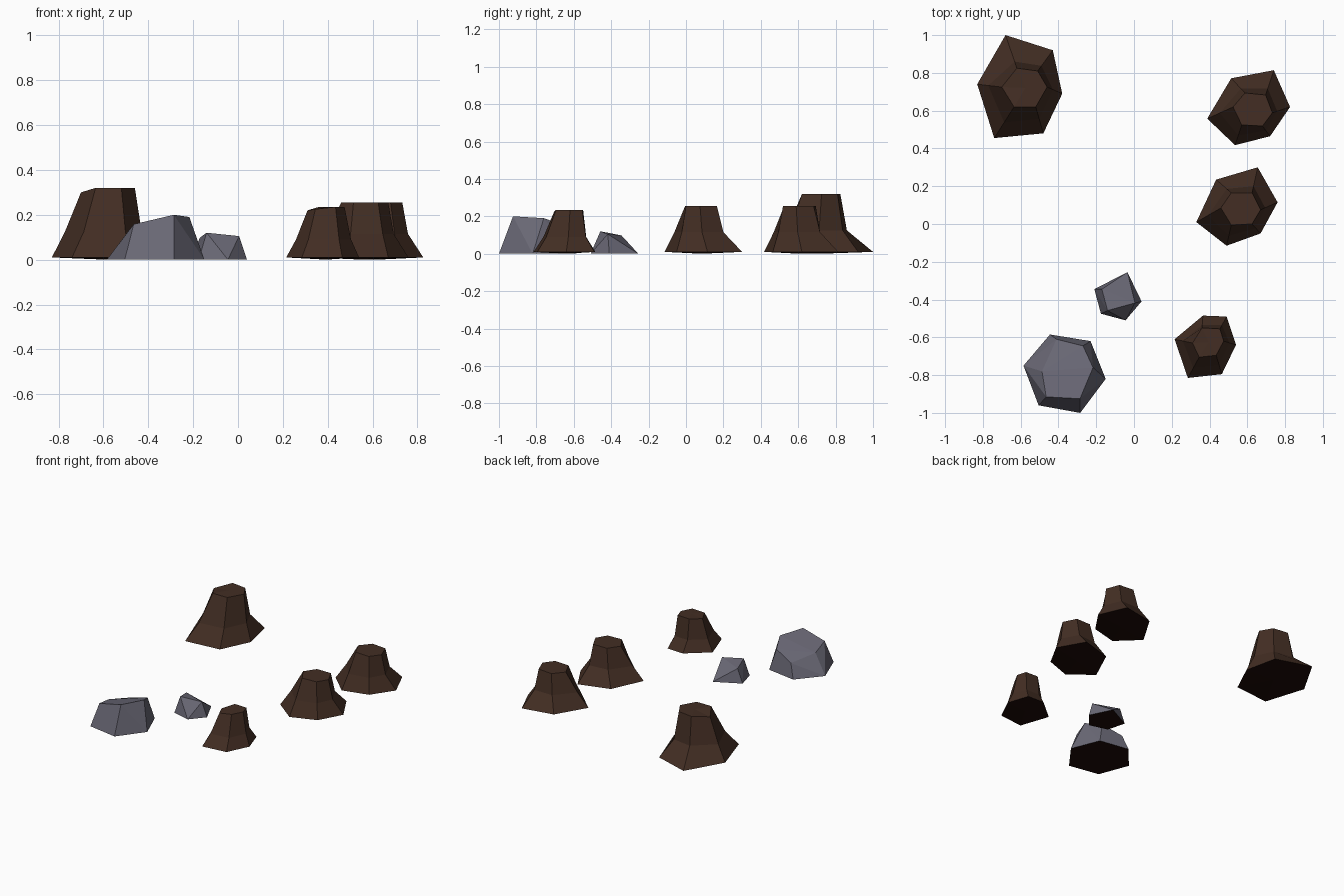
import bpy, bmesh
from mathutils import Vector, Matrix

if "Cube" in bpy.data.objects:
    bpy.data.objects.remove(bpy.data.objects["Cube"])


def material(name, rgb):
    m = bpy.data.materials.new(name)
    m.diffuse_color = (*rgb, 1)
    m.use_nodes = True
    m.node_tree.nodes["Principled BSDF"].inputs["Base Color"].default_value = m.diffuse_color
    return m


BARK = material("dark_brown_bark", (0.056, 0.027, 0.017))
STONE = material("blue_grey_stone", (0.142, 0.138, 0.178))
UNDER = material("black_underside", (0.012, 0.003, 0.002))


def finish(bm, name, mat):
    """Flat-shaded object; faces that look straight down get the dark colour."""
    bmesh.ops.recalc_face_normals(bm, faces=bm.faces)
    bm.normal_update()
    for f in bm.faces:
        f.material_index = 1 if f.normal.z < -0.5 else 0
    me = bpy.data.meshes.new(name)
    bm.to_mesh(me)
    bm.free()
    me.materials.append(mat)
    me.materials.append(UNDER)
    ob = bpy.data.objects.new(name, me)
    bpy.context.collection.objects.link(ob)
    return ob


def stump(name, base, top, flare, mid_z, top_z):
    """Six-sided stump: root ring, flared middle ring, cut top."""
    bm = bmesh.new()
    n = len(base)
    low = [Vector((x, y, 0.01)) for x, y in base]
    high = [Vector((x, y, z)) for (x, y), z in zip(top, top_z)]
    mid = []
    for a, b, f in zip(low, high, flare):
        p = a.lerp(b, f)
        p.z = mid_z
        mid.append(p)
    rings = [[bm.verts.new(p) for p in r] for r in (low, mid, high)]
    for r0, r1 in zip(rings, rings[1:]):
        for i in range(n):
            j = (i + 1) % n
            bm.faces.new((r0[i], r0[j], r1[j], r1[i]))
    # slightly sagging underside and a fan-shaped cut top
    foot = bm.verts.new(sum(low, Vector()) / n - Vector((0, 0, 0.01)))
    crown = bm.verts.new(sum(high, Vector()) / n)
    crown.co.z = max(top_z)
    for i in range(n):
        j = (i + 1) % n
        bm.faces.new((rings[0][i], foot, rings[0][j]))
        bm.faces.new((rings[2][i], rings[2][j], crown))
    return finish(bm, name, BARK)


def rock(name, base, top):
    """Convex boulder around a ground outline and a few upper corners."""
    bm = bmesh.new()
    for p in [(x, y, 0) for x, y in base] + top:
        bm.verts.new(p)
    bmesh.ops.convex_hull(bm, input=bm.verts)
    bmesh.ops.dissolve_limit(bm, angle_limit=0.06, verts=bm.verts, edges=bm.edges)
    return finish(bm, name, STONE)


# Large stump
stump("large_stump",
      [(-.68, 1.0), (-.43, .92), (-.38, .69), (-.48, .48), (-.74, .455), (-.83, .74)],
      [(-.62, .825), (-.51, .81), (-.46, .725), (-.52, .62), (-.635, .62), (-.70, .725)],
      [.8, .75, .62, .55, .5, .45], .125,
      [.32, .32, .32, .32, .32, .30])

# Medium stump and its slightly turned copy
middle = stump("middle_stump",
               [(.655, .30), (.76, .115), (.67, -.05), (.49, -.115), (.33, .01), (.435, .235)],
               [(.625, .165), (.67, .075), (.625, 0), (.515, -.005), (.46, .085), (.515, .165)],
               [.74, .73, .55, .48, .48, .7], .115, [.255] * 6)
back = middle.copy()
back.data = middle.data.copy()
back.name = "back_stump"
bpy.context.collection.objects.link(back)
pivot = Vector((.557, .083, 0))
back.data.transform(Matrix.Translation(pivot + Vector((.064, .525, 0)))
                    @ Matrix.Rotation(-0.1, 4, 'Z') @ Matrix.Translation(-pivot))

# Small front stump
stump("small_stump",
      [(.365, -.485), (.49, -.49), (.54, -.64), (.465, -.795), (.285, -.815), (.215, -.61)],
      [(.36, -.55), (.455, -.555), (.475, -.62), (.435, -.695), (.345, -.705), (.31, -.63)],
      [.75, .7, .55, .48, .48, .46], .09,
      [.235, .235, .235, .235, .225, .22])

# Boulders
rock("large_rock",
     [(-.445, -.585), (-.23, -.62), (-.15, -.82), (-.285, -1.0), (-.505, -.96), (-.585, -.75)],
     [(-.286, -.925, .20), (-.465, -.915, .158), (-.217, -.76, .19),
      (-.487, -.78, .13), (-.27, -.645, .15), (-.41, -.61, .10)])
rock("small_rock",
     [(-.035, -.255), (.04, -.41), (-.045, -.51), (-.175, -.475), (-.21, -.345)],
     [(-.14, -.458, .12), (.005, -.418, .105), (-.17, -.345, .098)])
